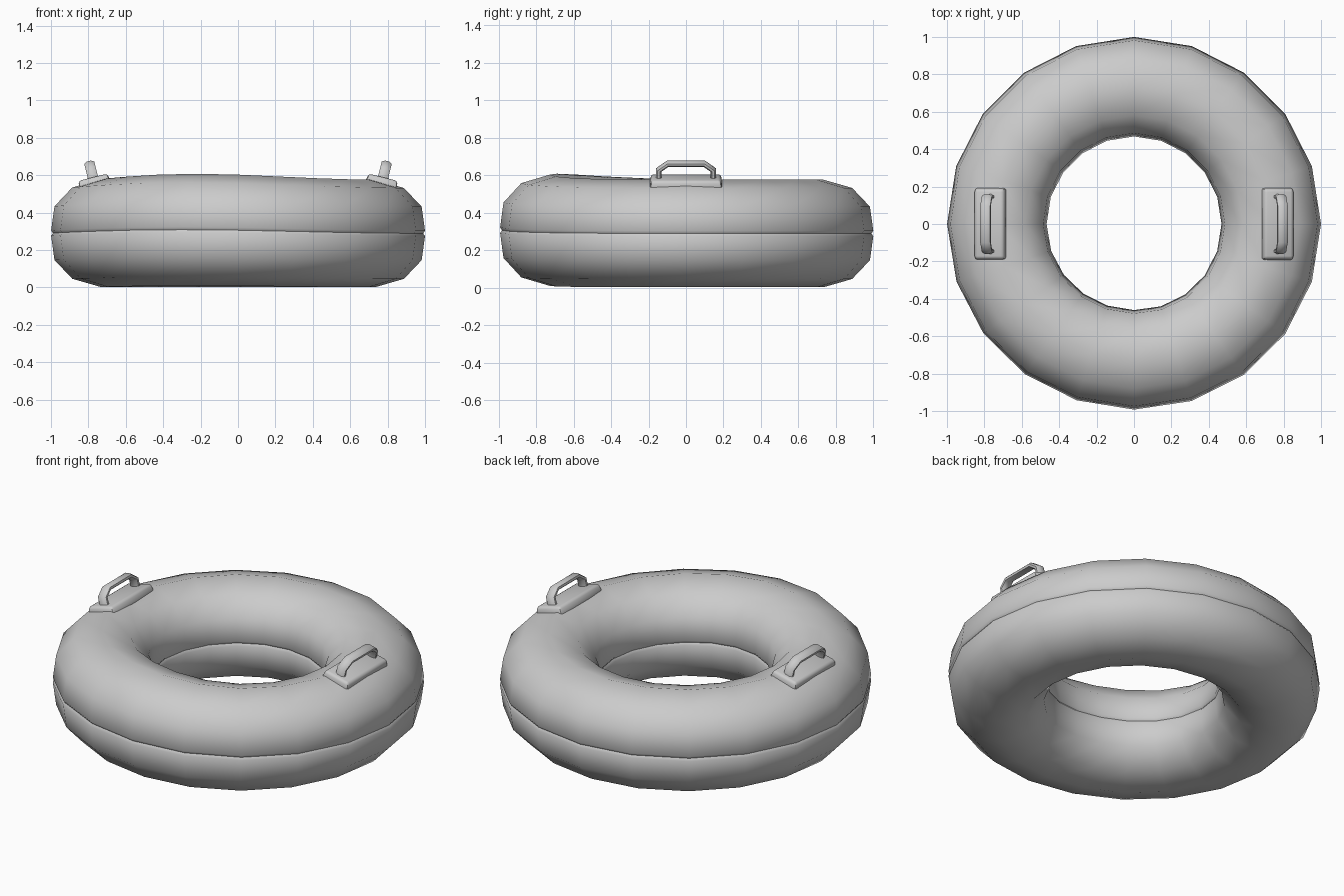
import bpy, bmesh, math
from mathutils import Matrix, Vector

if "Cube" in bpy.data.objects:
    bpy.data.objects.remove(bpy.data.objects["Cube"])

grey = bpy.data.materials.new("grey_rubber")
grey.diffuse_color = (0.6, 0.6, 0.6, 1)
grey.use_nodes = True
grey.node_tree.nodes["Principled BSDF"].inputs["Base Color"].default_value = grey.diffuse_color


def finish(bm, name, angle):
    bmesh.ops.recalc_face_normals(bm, faces=bm.faces)
    me = bpy.data.meshes.new(name)
    bm.to_mesh(me)
    bm.free()
    me.materials.append(grey)
    ob = bpy.data.objects.new(name, me)
    bpy.context.collection.objects.link(ob)
    bpy.ops.object.select_all(action='DESELECT')
    ob.select_set(True)
    bpy.context.view_layer.objects.active = ob
    bpy.ops.object.shade_smooth_by_angle(angle=math.radians(angle))
    return ob


# Tube: 20-sided ring with a notched seam and a soft bulge near the front
SIDES, MID_R, MID_Z = 20, 0.734, 0.289
quarter = [(0.266, 0.014), (0.248, 0.143), (0.153, 0.243), (0.0, 0.287)]
upper = quarter + [(-r, z) for r, z in quarter[-2::-1]]
profile = [(0.256, 0.0)] + upper + [(-0.256, 0.0)] + [(r, -z) for r, z in upper[::-1]]
bm = bmesh.new()
rings = []
for i in range(SIDES):
    a = 2 * math.pi * i / SIDES
    away = (math.degrees(a) - 252 + 180) % 360 - 180
    bulge = math.exp(-0.5 * (away / 32) ** 2)
    ring = []
    for r, z in profile:
        rad = MID_R + r - 0.009 * bulge
        h = MID_Z + z
        h += bulge * (0.008 + 0.024 * h / 0.576)
        ring.append(bm.verts.new((rad * math.cos(a), rad * math.sin(a), h)))
    rings.append(ring)
n = len(profile)
for i in range(SIDES):
    p, q = rings[i], rings[(i + 1) % SIDES]
    for j in range(n):
        k = (j + 1) % n
        bm.faces.new((p[j], q[j], q[k], p[k]))
finish(bm, "tube", 50)


def place(bm, side):
    # Tilt outward and set on top of the tube
    bm.transform(Matrix.Translation((side * 0.77, 0, 0.565)) @
                 Matrix.Rotation(side * math.radians(14), 4, 'Y'))


for side, label in ((-1, "left"), (1, "right")):
    # Handle patch: tapered, rounded block
    bm = bmesh.new()
    bmesh.ops.create_cube(bm, size=1)
    for v in bm.verts:
        s = 0.88 if v.co.z > 0 else 1
        v.co = Vector((v.co.x * 0.178 * s, v.co.y * 0.39 * (0.95 if s < 1 else 1), v.co.z * 0.05))
    bmesh.ops.bevel(bm, geom=bm.edges[:], offset=0.014, segments=2, profile=0.5, affect='EDGES')
    place(bm, side)
    finish(bm, label + "_handle_patch", 40)

    # Grip: flattened octagonal bar swept along a bent path
    path = [(-0.145, 0.0), (-0.145, 0.065), (-0.098, 0.099)]
    path += [(-y, z) for y, z in path[::-1]]
    bm = bmesh.new()
    rings = []
    for i, (y, z) in enumerate(path):
        a = Vector(path[max(i - 1, 0)])
        b = Vector(path[min(i + 1, len(path) - 1)])
        t = (b - a).normalized()
        ring = []
        for k in range(8):
            c = 2 * math.pi * (k + 0.5) / 8
            w = 0.017 * math.sin(c)
            ring.append(bm.verts.new((0.03 * math.cos(c), y - t.y * w, z + t.x * w)))
        rings.append(ring)
    for p, q in zip(rings, rings[1:]):
        for k in range(8):
            bm.faces.new((p[k], q[k], q[(k + 1) % 8], p[(k + 1) % 8]))
    bm.faces.new(rings[0])
    bm.faces.new(rings[-1])
    place(bm, side)
    finish(bm, label + "_handle_grip", 60)
